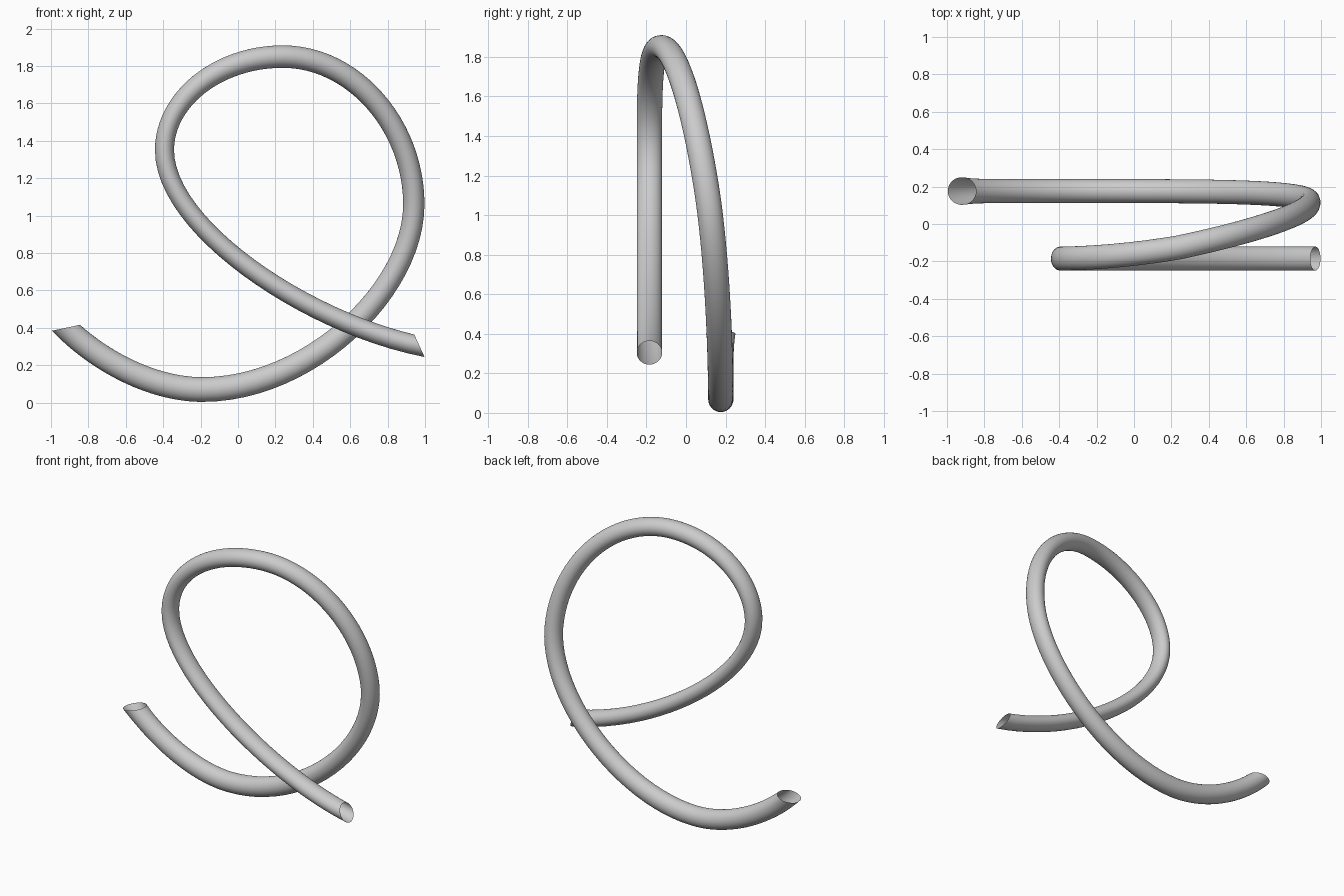
import bpy, bmesh, math
from mathutils import Vector

if "Cube" in bpy.data.objects:
    bpy.data.objects.remove(bpy.data.objects["Cube"])

# Loop path: knot, incoming handle offset, outgoing handle offset, in-plane half thickness
KNOTS = [
    ((-0.92, 0.176, 0.40), (0, 0, 0), (0.20, 0, -0.195), 0.064),
    ((-0.19, 0.176, 0.07), (-0.25, 0, 0), (0.57, 0, 0), 0.066),
    ((0.940, 0.115, 1.06), (0, 0.061, -0.46), (0, -0.06, 0.42), 0.057),
    ((0.240, -0.125, 1.85), (0.38, 0.08, 0), (-0.35, -0.06, 0), 0.060),
    ((-0.393, -0.185, 1.35), (0, 0, 0.27), (0, 0, -0.41), 0.051),
    ((0.970, -0.185, 0.304), (-0.615, 0, 0.13), (0, 0, 0), 0.053),
]
DEPTH = 0.064          # half thickness across the loop plane
STEPS, SIDES = 24, 32


def bezier(a, b, c, d, t):
    s = 1 - t
    p = a * s**3 + b * 3 * s * s * t + c * 3 * s * t * t + d * t**3
    v = (b - a) * s * s + (c - b) * 2 * s * t + (d - c) * t * t
    return p, v.normalized()


# Sample the path
samples = []
for i, (k, n) in enumerate(zip(KNOTS, KNOTS[1:])):
    a, d = Vector(k[0]), Vector(n[0])
    b, c = a + Vector(k[2]), d + Vector(n[1])
    for j in range(STEPS + (i == len(KNOTS) - 2)):
        t = j / STEPS
        ease = t * t * (3 - 2 * t)
        p, v = bezier(a, b, c, d, t)
        samples.append((p, v, k[3] + (n[3] - k[3]) * ease))

# Sweep an open tube with slanted ends
bm = bmesh.new()
rings = []
start, end = samples[0][0], samples[-1][0]
last = len(samples) - 1
for i, (p, v, half) in enumerate(samples):
    u = Vector((-v.z, 0, v.x)).normalized()
    w = v.cross(u).normalized()
    near_start = max(0, 1 - (p - start).length / 0.35) if i < STEPS else 0
    near_end = max(0, 1 - (p - end).length / 0.35) if i > last - STEPS else 0
    slant = 0.043 * near_start - 0.039 * near_end
    depth = DEPTH + 0.010 * near_start**4
    ring = []
    for j in range(SIDES):
        ang = math.tau * j / SIDES
        ring.append(bm.verts.new(
            p + (u * half + v * slant) * math.cos(ang) + w * depth * math.sin(ang)))
    rings.append(ring)
for r, q in zip(rings, rings[1:]):
    for j in range(SIDES):
        k = (j + 1) % SIDES
        bm.faces.new((r[j], r[k], q[k], q[j])).smooth = True
bmesh.ops.recalc_face_normals(bm, faces=bm.faces)

mesh = bpy.data.meshes.new("looped_tube")
bm.to_mesh(mesh)
bm.free()
tube = bpy.data.objects.new("looped_tube", mesh)
bpy.context.collection.objects.link(tube)
